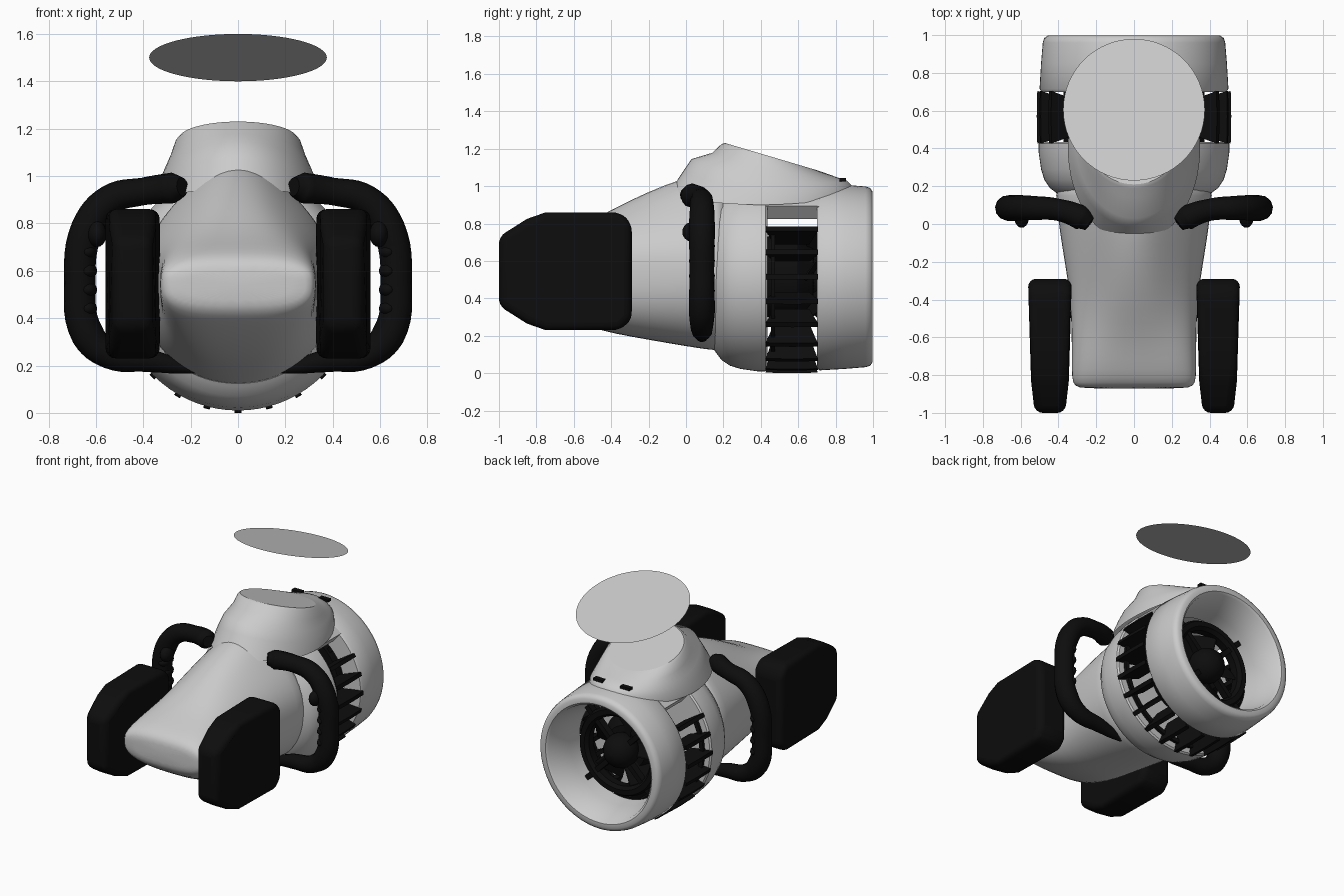
import bpy, bmesh, math
from mathutils import Vector

if "Cube" in bpy.data.objects:
    bpy.data.objects.remove(bpy.data.objects["Cube"])

ZC = 0.515  # height of the propeller axis


def material(name, c):
    m = bpy.data.materials.new(name)
    m.diffuse_color = (c, c, c, 1)
    m.use_nodes = True
    m.node_tree.nodes["Principled BSDF"].inputs["Base Color"].default_value = m.diffuse_color
    return m


GREY = material("light_grey", 0.6)
BLACK = material("black", 0.004)


def make(name, verts, faces, mat, angle=40, subsurf=0, bevel=0, segs=3):
    me = bpy.data.meshes.new(name)
    me.from_pydata([tuple(v) for v in verts], [], faces)
    bm = bmesh.new()
    bm.from_mesh(me)
    bmesh.ops.remove_doubles(bm, verts=bm.verts, dist=1e-5)
    bmesh.ops.recalc_face_normals(bm, faces=bm.faces)
    bm.to_mesh(me)
    bm.free()
    me.materials.append(mat)
    ob = bpy.data.objects.new(name, me)
    bpy.context.collection.objects.link(ob)
    if bevel:
        b = ob.modifiers.new("bevel", 'BEVEL')
        b.width, b.segments, b.limit_method = bevel, segs, 'ANGLE'
    if subsurf:
        s = ob.modifiers.new("smooth", 'SUBSURF')
        s.levels = s.render_levels = subsurf
    bpy.ops.object.select_all(action='DESELECT')
    ob.select_set(True)
    bpy.context.view_layer.objects.active = ob
    if angle:
        bpy.ops.object.shade_smooth_by_angle(angle=math.radians(angle))
    return ob


def loft(name, rings, mat, caps=True, **kw):
    """Skin a list of closed rings with equal point counts."""
    n = len(rings[0])
    verts = [p for r in rings for p in r]
    faces = [(i * n + j, i * n + (j + 1) % n, (i + 1) * n + (j + 1) % n, (i + 1) * n + j)
             for i in range(len(rings) - 1) for j in range(n)]
    if caps:
        faces += [tuple(range(n)), tuple(range((len(rings) - 1) * n, len(rings) * n))]
    return make(name, verts, faces, mat, **kw)


def lathe(name, profile, mat, a0=0, a1=360, steps=72, **kw):
    """Turn a closed (radius, y) profile about the propeller axis."""
    rings = []
    for i in range(steps + 1):
        a = math.radians(a0 + (a1 - a0) * i / steps)
        rings.append([(r * math.cos(a), y, ZC + r * math.sin(a)) for r, y in profile])
    return loft(name, rings, mat, caps=(a1 - a0 < 360), **kw)


def prism(name, a, b, mat, **kw):
    """Solid between two matching outlines."""
    return loft(name, [a, b], mat, **kw)


def radial_plate(name, angle, outline, thick, mat, twist=0.0):
    """Plate in the plane of the axis; outline holds (radius, y) points."""
    c, s = math.cos(angle), math.sin(angle)
    ym = sum(y for _, y in outline) / len(outline)
    sides = []
    for t in (-thick / 2, thick / 2):
        sides.append([(r * c - (t + twist * (y - ym)) * s, y,
                       ZC + r * s + (t + twist * (y - ym)) * c) for r, y in outline])
    return prism(name, *sides, mat, angle=30)


# Main hull: rows of y, half width, bottom, shoulder height, ridge height, squareness
rows = [(-.872, .27, .47, .60, 0, 3), (-.86, .315, .43, .64, 0, 3), (-.82, .33, .39, .675, 0, 3),
        (-.72, .33, .33, .715, .0, 3), (-.60, .33, .275, .74, .025, 2.9), (-.45, .335, .225, .76, .09, 2.7),
        (-.30, .35, .195, .80, .13, 2.5), (-.10, .385, .16, .86, .16, 2.3), (.05, .405, .135, .90, .165, 2.2),
        (.15, .415, .12, .93, .15, 2.1), (.25, .415, .12, .93, .15, 2.1)]
rings = []
for y, w, zb, zs, h, n in rows:
    zm, ring = 0.545, []
    for k in range(40):
        a = 2 * math.pi * k / 40
        c, s = math.cos(a), math.sin(a)
        x = w * math.copysign(abs(c) ** (2 / n), c)
        t = math.copysign(abs(s) ** (2 / n), s)
        z = zm + (t * (zs - zm) + h * math.exp(-(x / .23) ** 2) if s > 0 else t * (zm - zb))
        ring.append((x, y, z))
    rings.append(ring)
loft("hull", rings, GREY, subsurf=1, angle=60)

# Raised dome with a sloping flat top: front y, front z, back y, back z, half width, side droop
dome = [(.21, 1.23, .70, 1.085, .25, 0), (.19, 1.225, .73, 1.075, .265, .01),
        (.14, 1.178, .80, 1.05, .285, .03), (.03, 1.145, .86, 1.03, .31, .06),
        (-.015, 1.08, .89, 1.0, .335, .07), (-.10, .95, .90, .95, .35, .05)]
rings = []
for yf, zf, yb, zb, rx, d in dome:
    ring = []
    for k in range(64):
        a = 2 * math.pi * k / 64
        t = (1 - math.cos(a)) / 2
        ring.append((rx * math.sin(a), yf + (yb - yf) * t, zf + (zb - zf) * t - d * math.sin(a) ** 2))
    rings.append(ring)
loft("dome", rings, GREY, caps=False, angle=50)
make("dome_top", rings[0], [tuple(range(64))], GREY)

# Floating tilted disc
make("floating_disc", [(.375 * math.sin(a), .605 - .375 * math.cos(a), 1.5 + .1 * math.cos(a))
                       for a in (2 * math.pi * k / 64 for k in range(64))],
     [tuple(range(64))], GREY)

# Round housing: front cover, upper bridge between the side openings, rear shroud
lathe("front_cover", [(.36, .13), (.405, .16), (.445, .19), (.475, .235), (.492, .29), (.505, .38),
                      (.505, .425), (.495, .435), (.05, .435), (.05, .30)], GREY)
lathe("upper_bridge", [(.503, .42), (.50, .71), (.41, .71), (.41, .42)], GREY, 49, 131, 24)
lathe("rear_shroud", [(.49, .70), (.50, .715), (.492, .85), (.483, .96), (.475, .985), (.455, .998),
                      (.425, .998), (.41, .985), (.37, .80), (.36, .70)], GREY)

# Guard fins fanned round the side and bottom openings
for k in range(-14, 3):
    radial_plate("guard_fin", math.radians(15 * k),
                 [(.37, .47), (.47, .44), (.512, .425), (.515, .57), (.512, .705), (.47, .69), (.37, .66)],
                 .028, BLACK)
    if k < 2:
        lathe("guard_link", [(.47, .455), (.47, .475), (.44, .475), (.44, .455)], BLACK,
              15 * k, 15 * k + 15, 3)

# Motor, hub, fan ring, struts and blades
lathe("motor", [(.001, .42), (.21, .42), (.22, .45), (.22, .60), (.15, .68), (.001, .69)], BLACK, steps=40)
hub = [(.001, .66)] + [(.12 * math.sin(math.radians(a)), .74 - .12 * math.cos(math.radians(a)))
                       for a in range(30, 180, 15)] + [(.001, .86)]
lathe("hub", hub, BLACK, steps=32)
lathe("fan_ring", [(.31, .70), (.315, .76), (.30, .785), (.265, .785), (.245, .76), (.25, .70)],
      BLACK, steps=56)
for k in range(4):
    radial_plate("strut", math.radians(45 + 90 * k),
                 [(.09, .72), (.385, .72), (.385, .77), (.09, .77)], .035, BLACK)
for k in range(5):
    radial_plate("fan_blade", math.radians(18 + 72 * k),
                 [(.08, .66), (.25, .63), (.25, .74), (.08, .72)], .014, BLACK, twist=1.6)


def tube(name, pts, mat):
    """Smooth tube through (x, y, z, radius) points."""
    cu = bpy.data.curves.new(name, 'CURVE')
    cu.dimensions, cu.bevel_depth, cu.bevel_resolution = '3D', 1.0, 4
    cu.use_fill_caps, cu.resolution_u = True, 6
    sp = cu.splines.new('BEZIER')
    sp.bezier_points.add(len(pts) - 1)
    for bp, (x, y, z, r) in zip(sp.bezier_points, pts):
        bp.co, bp.radius = (x, y, z), r
        bp.handle_left_type = bp.handle_right_type = 'AUTO'
    ob = bpy.data.objects.new(name, cu)
    ob.data.materials.append(mat)
    bpy.context.collection.objects.link(ob)


def ball(name, c, r, mat):
    cx, cy, cz = c
    rings = [[(cx + r[0] * math.sin(u) * math.cos(v), cy + r[1] * math.sin(u) * math.sin(v),
               cz + r[2] * math.cos(u)) for v in (2 * math.pi * j / 20 for j in range(20))]
             for u in (math.pi * (i + .02) / 10.04 for i in range(11))]
    loft(name, rings, mat, angle=60)


for s in (-1, 1):
    # Side handle, with finger bumps and a trigger
    path = [(.235, .0, .955, .04), (.275, .03, .95, .065), (.40, .075, .935, .058), (.54, .085, .90, .064),
            (.635, .085, .78, .07), (.668, .085, .55, .066), (.635, .085, .33, .07), (.54, .085, .245, .06),
            (.38, .085, .222, .05), (.27, .085, .20, .035), (.18, .085, .18, .015)]
    tube("handle", [(s * x, y, z, r) for x, y, z, r in path], BLACK)
    for z in (.44, .52, .60, .68):
        ball("finger_bump", (s * .635, .085, z), (.04, .07, .036), BLACK)
    ball("trigger", (s * .595, .04, .755), (.04, .06, .055), BLACK)

    # Front side pod, narrowing toward its leading edge
    side = [(-.29, .29), (-.35, .23), (-.75, .23), (-.85, .265), (-1, .36), (-1, .73),
            (-.85, .825), (-.75, .86), (-.35, .86), (-.29, .80)]
    outl = []
    for x in (.33, .56):
        outl.append([(s * (.445 + (x - .445) * (1 - .3 * max(0, (-y - .7) / .3))), y, z) for y, z in side])
    prism("side_pod", *outl, BLACK, bevel=.05, segs=4, angle=40)

    # Small dark slot behind the dome
    xs, ys = sorted((s * .07, s * .145)), (.82, .855)
    base = [(xs[0], ys[0]), (xs[1], ys[0]), (xs[1], ys[1]), (xs[0], ys[1])]
    prism("slot", [(x, y, 1.025) for x, y in base], [(x, y, 1.043) for x, y in base], BLACK)
